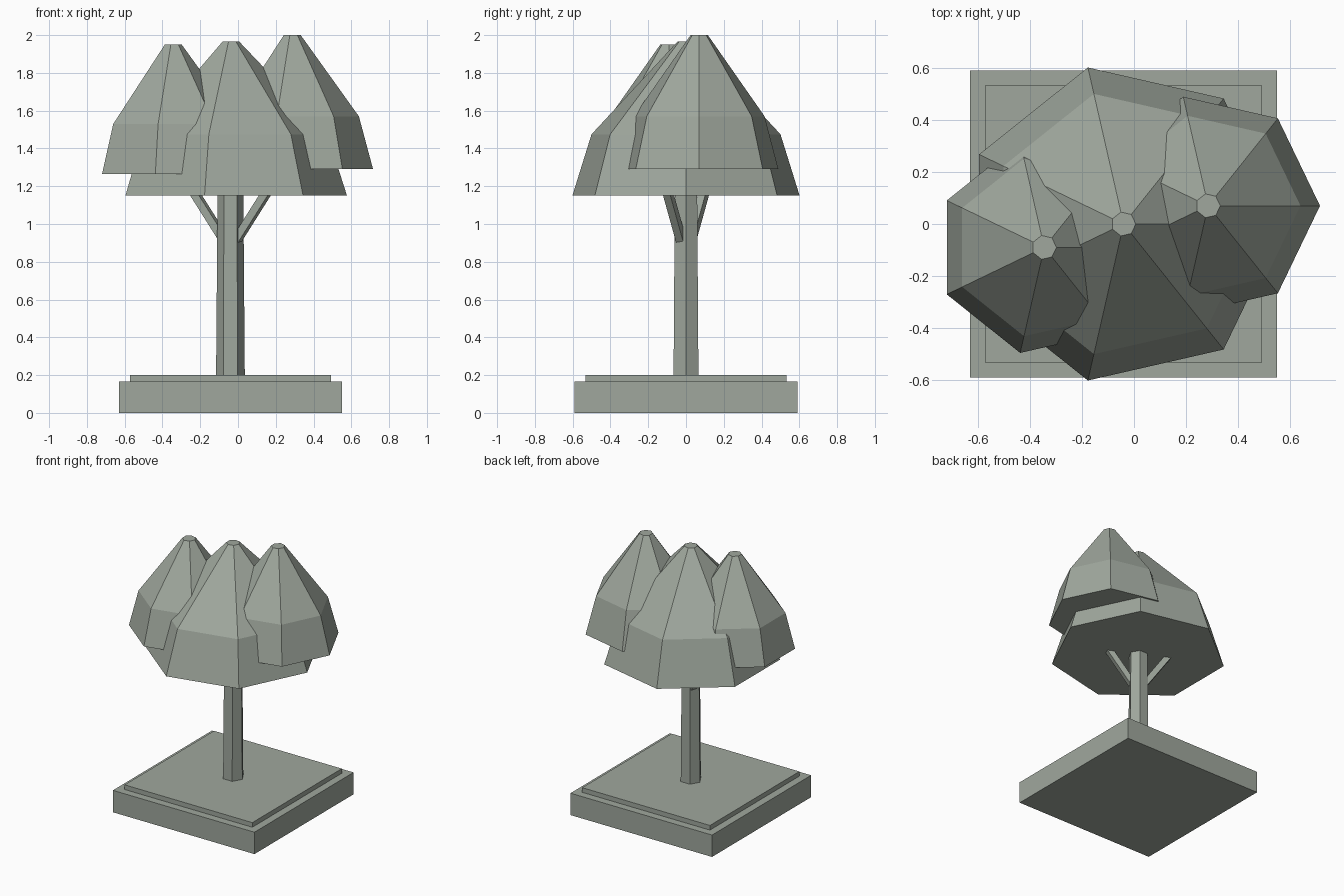
import bpy, bmesh, math
from mathutils import Vector

cube = bpy.data.objects.get("Cube")
if cube:
    bpy.data.objects.remove(cube, do_unlink=True)

COLOUR = (0.35, 0.39, 0.34, 1)
mat = bpy.data.materials.new("sage grey")
mat.use_nodes = True
mat.diffuse_color = COLOUR
mat.node_tree.nodes["Principled BSDF"].inputs["Base Color"].default_value = COLOUR


def add_object(name, bm):
    bmesh.ops.recalc_face_normals(bm, faces=bm.faces)
    mesh = bpy.data.meshes.new(name)
    bm.to_mesh(mesh)
    bm.free()
    mesh.materials.append(mat)
    obj = bpy.data.objects.new(name, mesh)
    bpy.context.collection.objects.link(obj)
    return obj


def lathe(name, centre, sides, profile):
    """Faceted closed solid from (radius, height) rings."""
    bm = bmesh.new()
    rings = []
    for radius, z in profile:
        angles = [math.tau * i / sides for i in range(sides)]
        rings.append([bm.verts.new((centre[0] + radius * math.cos(a),
                                    centre[1] + radius * math.sin(a), z)) for a in angles])
    for low, high in zip(rings, rings[1:]):
        for i in range(sides):
            j = (i + 1) % sides
            bm.faces.new((low[i], low[j], high[j], high[i]))
    bm.faces.new(rings[0][::-1])
    bm.faces.new(rings[-1])
    return add_object(name, bm)


def slab(name, size, z0, z1):
    bm = bmesh.new()
    bmesh.ops.create_cube(bm, size=1)
    bmesh.ops.scale(bm, vec=(size, size, z1 - z0), verts=bm.verts)
    bmesh.ops.translate(bm, vec=(-0.04, 0, (z0 + z1) / 2), verts=bm.verts)
    return add_object(name, bm)


def branch(name, start, end, width):
    """Square strut between two points."""
    start, end = Vector(start), Vector(end)
    axis = end - start
    bm = bmesh.new()
    bmesh.ops.create_cube(bm, size=1)
    bmesh.ops.scale(bm, vec=(width, width, axis.length), verts=bm.verts)
    obj = add_object(name, bm)
    obj.location = (start + end) / 2
    obj.rotation_euler = axis.to_track_quat('Z', 'Y').to_euler()
    return obj


# Stepped square base
slab("base_slab", 1.18, 0, 0.165)
slab("base_top", 1.065, 0.165, 0.2)

# Six-sided tapering trunk
TRUNK = (-0.04, 0)
lathe("trunk", TRUNK, 6, [(0.076, 0.2), (0.068, 1.2)])

# Two branches, opposite each other around the trunk
for name, s in (("left_branch", 1), ("right_branch", -1)):
    branch(name, (TRUNK[0] + s * 0.03, -s * 0.025, 0.91),
           (TRUNK[0] + s * 0.2, -s * 0.1, 1.18), 0.042)

# Seven-sided foliage crowns
lathe("middle_crown", TRUNK, 7, [(0.617, 1.15), (0.513, 1.475), (0.047, 1.965)])
lathe("left_crown", (0.285, 0.07), 7, [(0.43, 1.29), (0.355, 1.57), (0.047, 2.0)])
lathe("right_crown", (-0.345, -0.09), 7, [(0.416, 1.265), (0.35, 1.53), (0.047, 1.95)])
